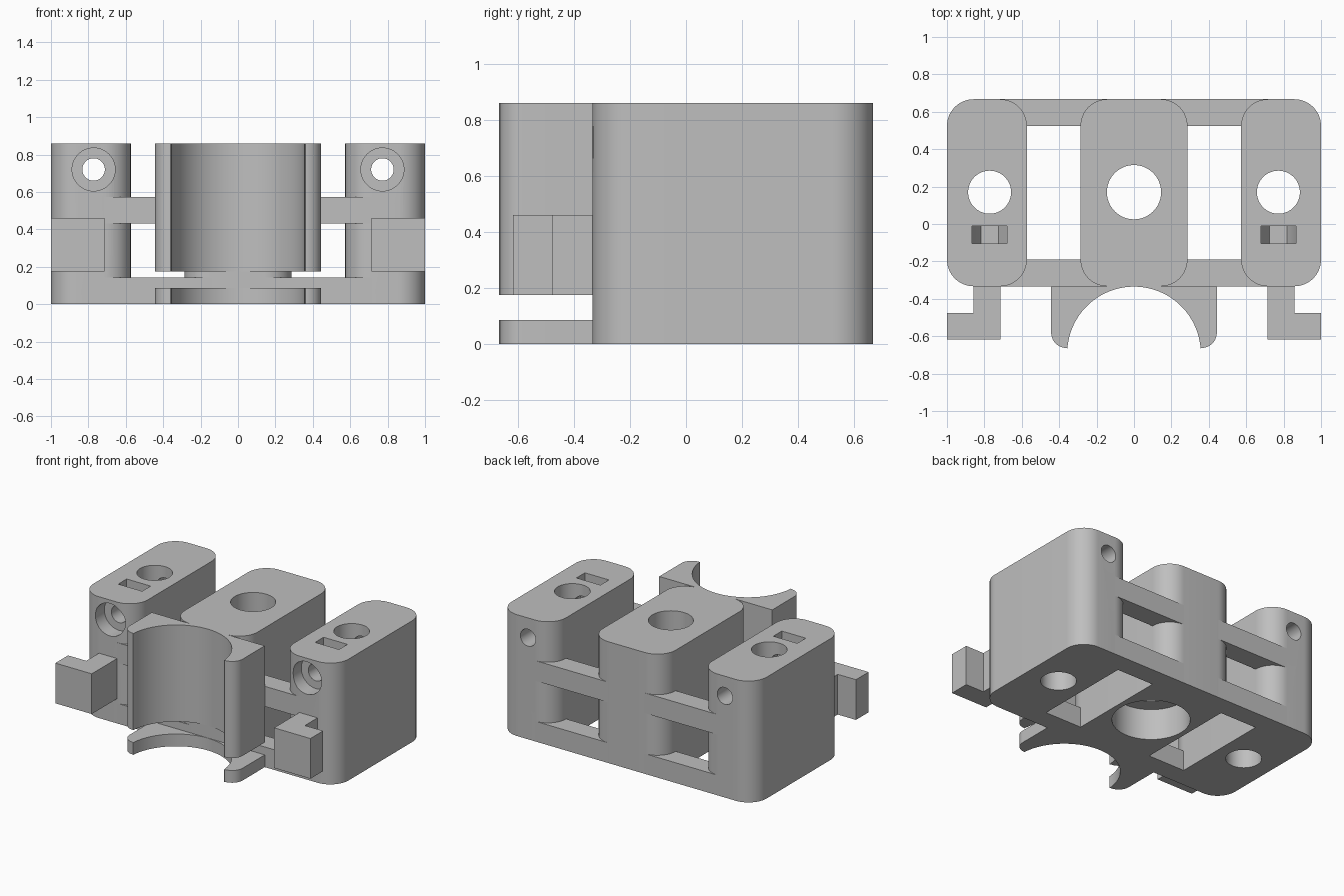
import bpy, bmesh
from math import sin, cos, pi, radians

if "Cube" in bpy.data.objects:
    bpy.data.objects.remove(bpy.data.objects["Cube"], do_unlink=True)

grey = bpy.data.materials.new("plain grey")
grey.use_nodes = True
grey.diffuse_color = (0.52, 0.52, 0.52, 1)
grey.node_tree.nodes["Principled BSDF"].inputs["Base Color"].default_value = (0.52, 0.52, 0.52, 1)

FRONT, BACK, HEIGHT, WALL = -0.333, 0.667, 0.86, 0.143
BORE_Y, SCREW_Z, SIDE_X = 0.17, 0.72, 0.772
parts = []


def arc(cx, cy, r, start, end, n=16):
    """Points along an arc, angles in degrees."""
    steps = [radians(start + (end - start) * i / n) for i in range(n + 1)]
    return [(cx + r * cos(a), cy + r * sin(a)) for a in steps]


def circle(cx, cy, r, n=64):
    return arc(cx, cy, r, 0, 360, n)[:-1]


def rect(x0, x1, y0, y1):
    return [(x0, y0), (x1, y0), (x1, y1), (x0, y1)]


def rounded_rect(x0, x1, y0, y1, r):
    return (arc(x1 - r, y1 - r, r, 0, 90) + arc(x0 + r, y1 - r, r, 90, 180)
            + arc(x0 + r, y0 + r, r, 180, 270) + arc(x1 - r, y0 + r, r, 270, 360))


def prism(name, profile, lo, hi, axis="Z", side=1):
    """Extrude a closed profile along Z (x, y points) or Y (x, z points)."""
    def place(p, d):
        return (p[0] * side, p[1], d) if axis == "Z" else (p[0] * side, d, p[1])
    bm = bmesh.new()
    face = bm.faces.new([bm.verts.new(place(p, lo)) for p in profile])
    ring = bmesh.ops.extrude_face_region(bm, geom=[face])["geom"]
    shift = (0, 0, hi - lo) if axis == "Z" else (0, hi - lo, 0)
    bmesh.ops.translate(bm, vec=shift, verts=[v for v in ring if isinstance(v, bmesh.types.BMVert)])
    bmesh.ops.recalc_face_normals(bm, faces=bm.faces)
    mesh = bpy.data.meshes.new(name)
    bm.to_mesh(mesh)
    bm.free()
    mesh.materials.append(grey)
    ob = bpy.data.objects.new(name, mesh)
    bpy.context.collection.objects.link(ob)
    return ob


def part(*args, **kw):
    ob = prism(*args, **kw)
    parts.append(ob)
    return ob


def cut(target, *args, **kw):
    """Subtract a prism from the target and discard the cutter."""
    cutter = prism("cutter", *args, **kw)
    cutter.hide_render = True
    mod = target.modifiers.new("cut", "BOOLEAN")
    mod.operation, mod.solver, mod.object = "DIFFERENCE", "EXACT", cutter
    bpy.context.view_layer.objects.active = target
    bpy.ops.object.modifier_apply(modifier=mod.name)
    bpy.data.objects.remove(cutter, do_unlink=True)


# Centre block with a stepped vertical bore
centre = part("centre_block", rounded_rect(-0.286, 0.286, FRONT, BACK, WALL), 0, HEIGHT)
cut(centre, circle(0, BORE_Y, 0.145), -0.1, 1)
cut(centre, circle(0, BORE_Y, 0.25), -0.1, 0.22)

for label, s in (("left", 1), ("right", -1)):
    # Side block: vertical bore, clamping screw hole, head recess and nut slot
    block = part(label + "_block", rounded_rect(0.573, 1, FRONT, BACK, WALL), 0, HEIGHT, side=s)
    cut(block, circle(SIDE_X, BORE_Y, 0.115), -0.1, 1, side=s)
    cut(block, circle(SIDE_X, SCREW_Z, 0.06), -0.5, 0.8, axis="Y", side=s)
    cut(block, circle(SIDE_X, SCREW_Z, 0.115), -0.5, -0.23, axis="Y", side=s)
    nut = circle(SIDE_X, SCREW_Z, 0.094, 6)
    slot = [nut[3], nut[4], nut[5], nut[0], (nut[0][0], 1), (nut[3][0], 1)]
    cut(block, slot, -0.105, -0.01, axis="Y", side=s)

    # Cross bars, low and mid height, front and back
    for end, y in (("front", FRONT), ("back", BACK - WALL)):
        for level, z in (("lower", 0), ("middle", 0.43)):
            part(f"{label}_{end}_{level}_bar", rect(0.143, 0.716, y, y + WALL), z, z + WALL, side=s)

    # L-shaped hook
    hook = [(0.715, -0.3), (0.715, -0.617), (1, -0.617), (1, -0.475), (0.857, -0.475), (0.857, -0.3)]
    part(label + "_hook", hook, 0.175, 0.46, side=s)

# Front cradle: a tall half-round saddle above a thin matching lip
half = arc(0.36, -0.58, 0.083, 270, 360) + [(0.443, FRONT)]
mirrored = [(-x, y) for x, y in reversed(half)]
cradle = half + mirrored + arc(0, -0.692, 0.357, 176, 4, 64)
part("cradle_lip", cradle, 0, 0.087)
part("cradle_saddle", cradle, 0.175, HEIGHT)

# Smooth the round walls, keep the edges sharp
bpy.ops.object.select_all(action="DESELECT")
for ob in parts:
    ob.select_set(True)
bpy.context.view_layer.objects.active = parts[0]
bpy.ops.object.shade_smooth_by_angle(angle=pi / 6)
